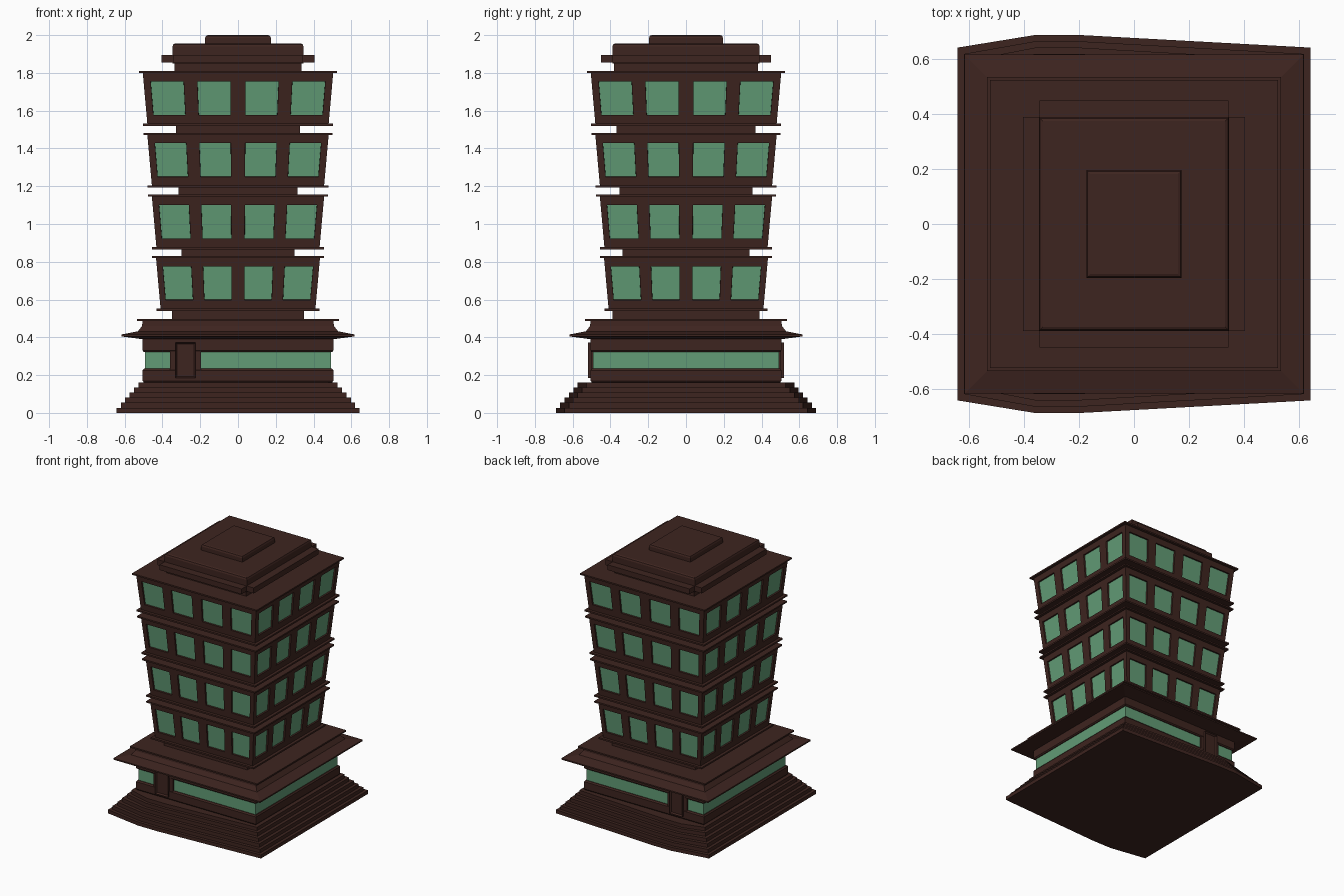
import bpy, bmesh

if "Cube" in bpy.data.objects:
    bpy.data.objects.remove(bpy.data.objects["Cube"])


def material(name, rgb):
    m = bpy.data.materials.new(name)
    m.diffuse_color = (*rgb, 1)
    m.use_nodes = True
    m.node_tree.nodes["Principled BSDF"].inputs["Base Color"].default_value = m.diffuse_color
    return m


BROWN = material("dark_wood", (0.048, 0.018, 0.014))
GREEN = material("green_glass", (0.122, 0.33, 0.18))


def finish(name, bm, mats, bevel=0):
    bmesh.ops.recalc_face_normals(bm, faces=bm.faces)
    me = bpy.data.meshes.new(name)
    bm.to_mesh(me)
    bm.free()
    for m in mats:
        me.materials.append(m)
    ob = bpy.data.objects.new(name, me)
    bpy.context.collection.objects.link(ob)
    if bevel:
        mod = ob.modifiers.new("bevel", "BEVEL")
        mod.width = bevel
        mod.segments = 3
    return ob


def rect(hx, hy, z):
    return [(-hx, -hy, z), (hx, -hy, z), (hx, hy, z), (-hx, hy, z)]


def loft(name, rings, mat=BROWN, bevel=0):
    bm = bmesh.new()
    vs = [[bm.verts.new(p) for p in r] for r in rings]
    n = len(vs[0])
    for a, b in zip(vs, vs[1:]):
        for i in range(n):
            j = (i + 1) % n
            bm.faces.new((a[i], a[j], b[j], b[i]))
    bm.faces.new(vs[0][::-1])
    bm.faces.new(vs[-1])
    return finish(name, bm, [mat], bevel)


def slab(name, hx, hy, z0, z1, mat=BROWN, bevel=0):
    return loft(name, [rect(hx, hy, z0), rect(hx, hy, z1)], mat, bevel)


# stepped plinth, bulging in front of both doors
def step_ring(h, z):
    b = h + 0.046
    return [(-h, -h, z), (-.36, -b, z), (-.2, -b, z), (h, -h, z),
            (h, h, z), (-.2, b, z), (-.36, b, z), (-h, h, z)]


rings = []
for i, h in enumerate((.643, .62, .597, .574, .55, .528)):
    rings += [step_ring(h, i * .027), step_ring(h, (i + 1) * .027)]
loft("steps", rings)

# ground floor: sill wall, glass band, and the profiled eave above
loft("sill_wall", [rect(h, h, z) for h, z in
                   ((.498, .16), (.505, .17), (.505, .225), (.497, .235))])
slab("ground_glass", .492, .492, .235, .326, GREEN)
loft("eave", [rect(h, h, z) for h, z in
              ((.498, .322), (.505, .33), (.505, .39), (.617, .405), (.617, .415),
               (.53, .432), (.508, .46), (.505, .487))])
slab("podium_roof", .535, .535, .486, .497)

# front and back doors with jambs
for side, s in (("front", -1), ("back", 1)):
    def box(x0, x1, y, z0, z1, name, inset=False):
        bm = bmesh.new()
        bmesh.ops.create_cube(bm, size=1)
        for v in bm.verts:
            v.co = (x1 if v.co.x > 0 else x0,
                    s * (y if v.co.y * s > 0 else .46),
                    z1 if v.co.z > 0 else z0)
        bm.normal_update()
        if inset:
            f = [f for f in bm.faces if f.normal.y * s > .9]
            bmesh.ops.inset_individual(bm, faces=f, thickness=.012, depth=0)
            bmesh.ops.translate(bm, verts=f[0].verts, vec=(0, -s * .012, 0))
        finish(name, bm, [BROWN])
    box(-.36, -.195, .503, .2, .35, side + "_door_jamb")
    box(-.332, -.225, .52, .185, .372, side + "_door", True)


# flared storey with four recessed windows on each side
def storey(name, z0, h0, h1, z1):
    cols = [-1, -.925, -.575, -.43, -.08, .08, .43, .575, .925, 1]
    rows = [0, .17, .835, 1]
    bm = bmesh.new()
    panes = []
    for dx, dy in ((0, -1), (1, 0), (0, 1), (-1, 0)):
        def vert(u, t):
            h = h0 + (h1 - h0) * t
            return bm.verts.new((h * (dx - dy * u), h * (dy + dx * u), z0 + (z1 - z0) * t))
        g = [[vert(u, t) for u in cols] for t in rows]
        for r in range(3):
            for c in range(9):
                f = bm.faces.new((g[r][c], g[r][c + 1], g[r + 1][c + 1], g[r + 1][c]))
                if r == 1 and c % 2:
                    panes.append(f)
    bmesh.ops.remove_doubles(bm, verts=bm.verts, dist=1e-4)
    bm.normal_update()
    bmesh.ops.inset_individual(bm, faces=panes, thickness=.001, depth=-.012)
    for f in panes:
        f.material_index = 1
    finish(name, bm, [BROWN, GREEN])


# tower: z of storey, wall half width at the bottom, neck half widths below it
floors = ((.54, .41, .35, .388, .497), (.865, .432, .30, .335, .83),
          (1.192, .456, .314, .352, 1.155), (1.519, .48, .328, .368, 1.48))
for i, (z, h, nx, ny, nz) in enumerate(floors):
    n = f"storey_{i + 1}"
    slab(n + "_neck", nx, ny, nz - .005, z + .005)
    slab(n + "_lower_trim", h + .022, h + .022, z, z + .012)
    storey(n + "_wall", z + .012, h, h + .024, z + .28)
    slab(n + "_upper_trim", h + .044, h + .044, z + .28, z + .291)

# stepped roof
slab("roof_base", .335, .38, 1.80, 1.86)
slab("roof_ledge_sides", .405, .39, 1.854, 1.896)
slab("roof_ledge_ends", .345, .45, 1.855, 1.895)
loft("roof_block", [rect(a, b, z) for a, b, z in
                    ((.347, .39, 1.85), (.347, .39, 1.94), (.342, .385, 1.951), (.332, .375, 1.956))])
loft("roof_cap", [rect(a, b, z) for a, b, z in
                  ((.174, .196, 1.95), (.174, .196, 1.985), (.169, .191, 1.996), (.16, .182, 2.0))])
